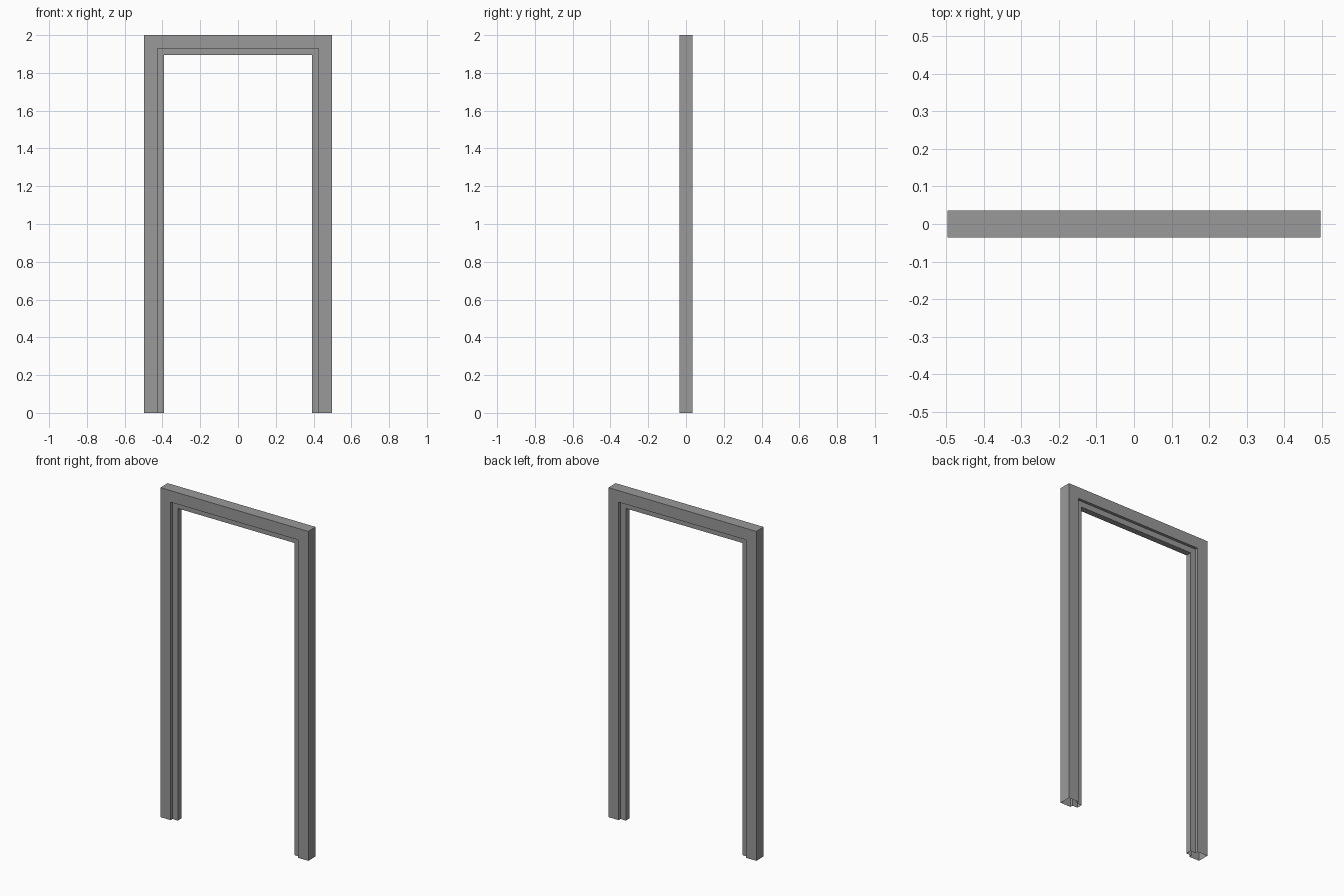
import bpy, bmesh

if "Cube" in bpy.data.objects:
    bpy.data.objects.remove(bpy.data.objects["Cube"])

HALF_W, HEIGHT = 0.497, 2.0
CASING, STOP = 0.07, 0.105       # inset of casing edge and of door stop edge
DEPTH, STOP_DEPTH = 0.0355, 0.018  # half depths

# T-shaped frame section: (inset from the outer edge, y)
half = [(0, DEPTH), (CASING, DEPTH), (CASING, STOP_DEPTH), (STOP, STOP_DEPTH)]
profile = half + [(i, -y) for i, y in reversed(half)]


def station(bm, side, top):
    """One copy of the section, at the floor or mitred at a top corner."""
    return [bm.verts.new((side * (HALF_W - i), y, HEIGHT - i if top else 0))
            for i, y in profile]


# Sweep the section up one jamb, across the head and down the other; feet stay open
bm = bmesh.new()
rings = [station(bm, s, t) for s, t in ((-1, False), (-1, True), (1, True), (1, False))]
n = len(profile)
for a, b in zip(rings, rings[1:]):
    for k in range(n):
        j = (k + 1) % n
        bm.faces.new((a[k], a[j], b[j], b[k]))
bmesh.ops.recalc_face_normals(bm, faces=bm.faces)

# Make sure the normals face outwards (the head's top face points up)
top = max(bm.faces, key=lambda f: f.calc_center_median().z)
if top.normal.z < 0:
    bmesh.ops.reverse_faces(bm, faces=bm.faces)

mesh = bpy.data.meshes.new("door_frame")
bm.to_mesh(mesh)
bm.free()

# Dark grey paint
paint = bpy.data.materials.new("dark_grey")
paint.diffuse_color = (0.32, 0.32, 0.32, 1)
paint.use_nodes = True
paint.node_tree.nodes["Principled BSDF"].inputs["Base Color"].default_value = paint.diffuse_color
mesh.materials.append(paint)
bpy.context.collection.objects.link(bpy.data.objects.new("door_frame", mesh))
